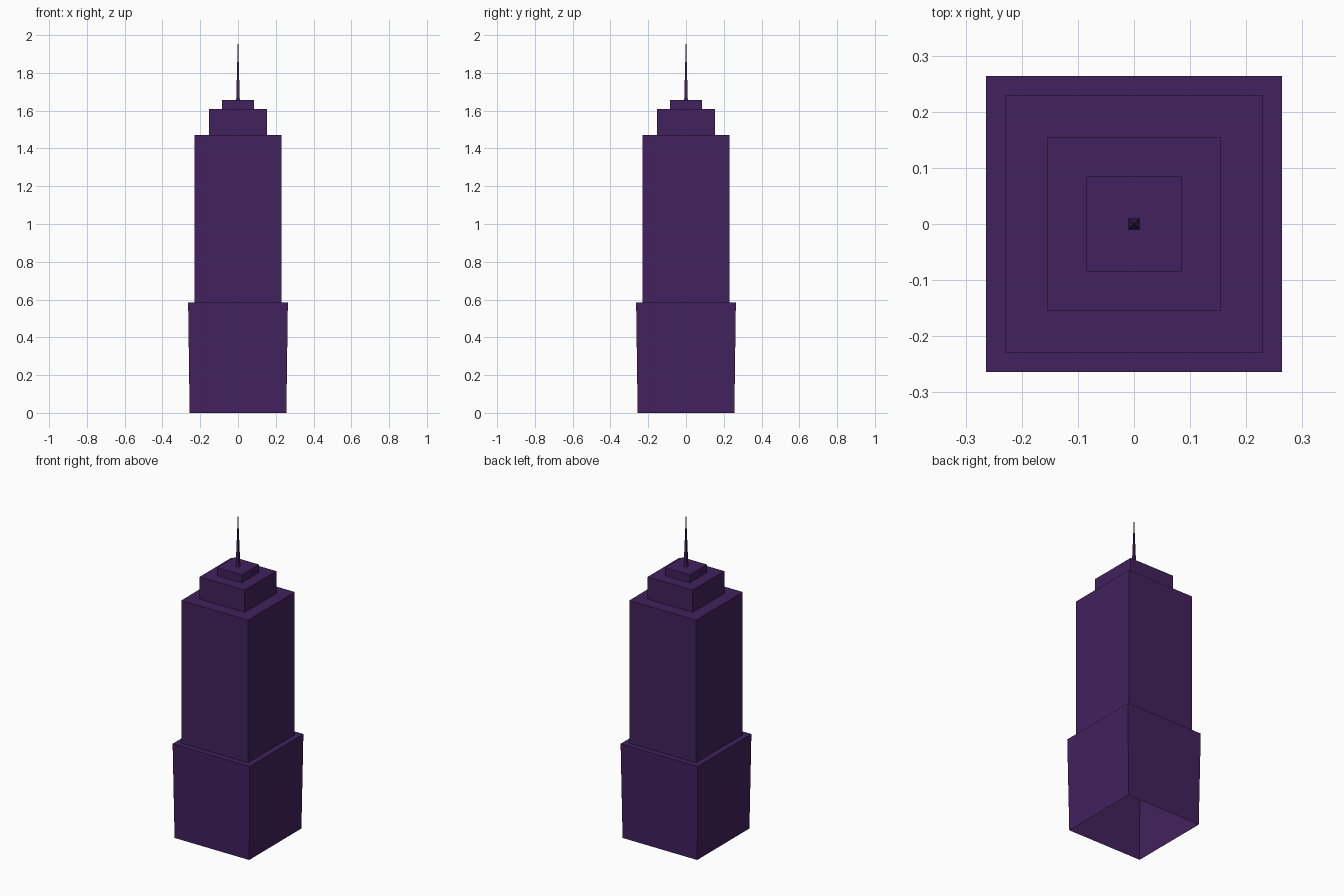
import bpy, bmesh

if "Cube" in bpy.data.objects:
    bpy.data.objects.remove(bpy.data.objects["Cube"])

purple = bpy.data.materials.new("deep purple")
purple.diffuse_color = (0.054, 0.016, 0.110, 1)
purple.use_nodes = True
purple.node_tree.nodes["Principled BSDF"].inputs["Base Color"].default_value = purple.diffuse_color


def square_loft(name, profile):
    """Skin of square rings from (half width, z) pairs; zero width makes an apex."""
    bm = bmesh.new()
    prev = None
    for h, z in profile:
        if h == 0:
            ring = [bm.verts.new((0, 0, z))]
        else:
            ring = [bm.verts.new((sx * h, sy * h, z))
                    for sx, sy in ((-1, -1), (1, -1), (1, 1), (-1, 1))]
        if prev:
            for i in range(4):
                j = (i + 1) % 4
                if len(ring) == 1:
                    bm.faces.new((prev[i], prev[j], ring[0]))
                else:
                    bm.faces.new((prev[i], prev[j], ring[j], ring[i]))
        prev = ring
    if len(prev) == 4:
        bm.faces.new(prev)
    mesh = bpy.data.meshes.new(name)
    bm.to_mesh(mesh)
    bm.free()
    mesh.materials.append(purple)
    obj = bpy.data.objects.new(name, mesh)
    bpy.context.collection.objects.link(obj)
    return obj


# stepped tower, open underneath, with a slightly flared base
square_loft("tower", [
    (0.256, 0), (0.264, 0.585),
    (0.229, 0.585), (0.229, 1.47),
    (0.1545, 1.47), (0.1545, 1.608),
    (0.0845, 1.608), (0.0845, 1.657),
])

# thin pyramid spire
square_loft("spire", [(0.0095, 1.657), (0, 2.0)])
